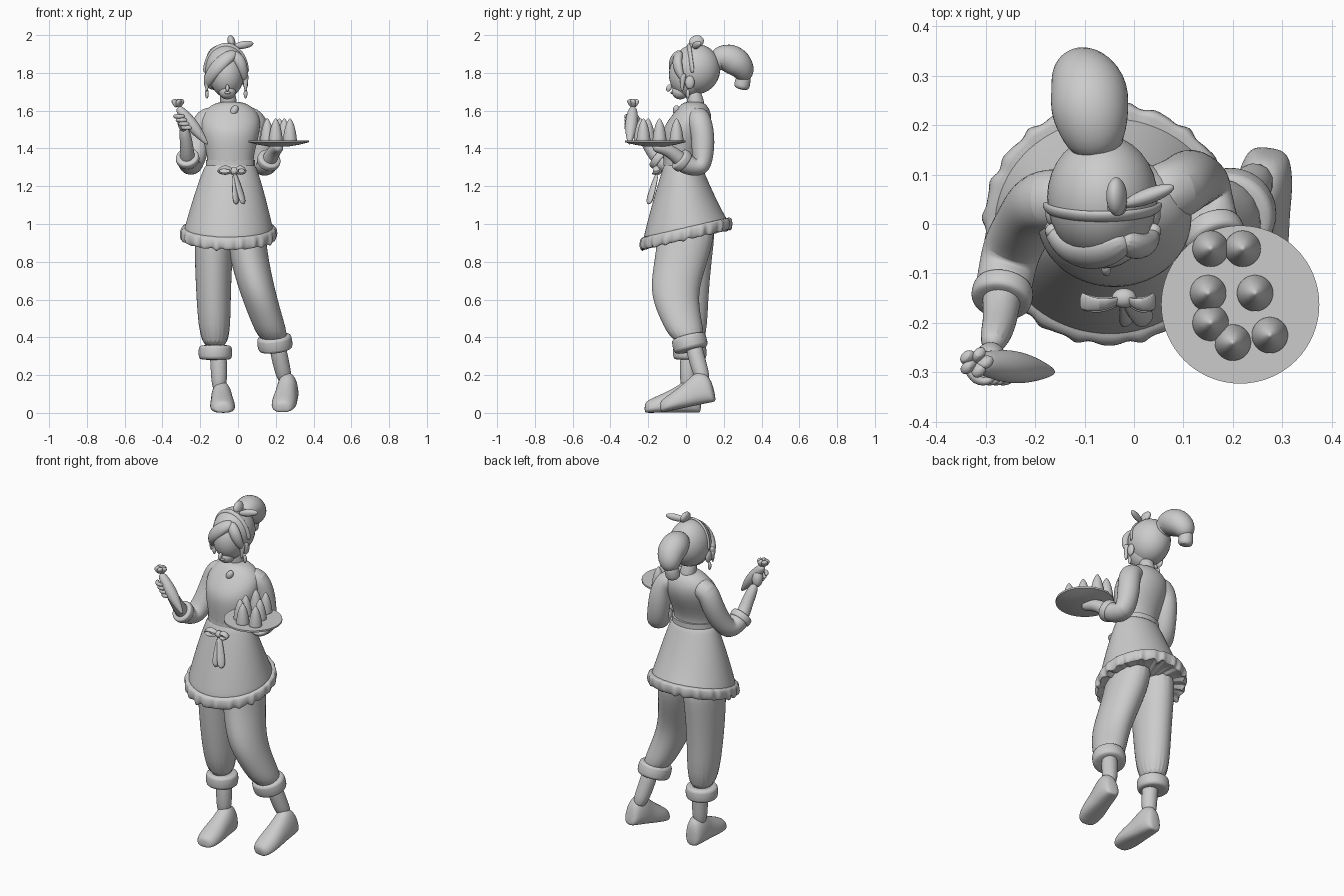
import bpy, bmesh, math
from mathutils import Vector, Matrix, Euler

cube = bpy.data.objects.get("Cube")
if cube:
    bpy.data.objects.remove(cube, do_unlink=True)

clay = bpy.data.materials.new("plain_grey")
clay.use_nodes = True
clay.diffuse_color = (.6, .6, .6, 1)
clay.node_tree.nodes["Principled BSDF"].inputs["Base Color"].default_value = clay.diffuse_color


def finish(name, bm, subdivide):
    bmesh.ops.recalc_face_normals(bm, faces=bm.faces)
    mesh = bpy.data.meshes.new(name)
    bm.to_mesh(mesh)
    bm.free()
    mesh.materials.append(clay)
    obj = bpy.data.objects.new(name, mesh)
    bpy.context.collection.objects.link(obj)
    if subdivide:
        modifier = obj.modifiers.new("smooth", "SUBSURF")
        modifier.levels = modifier.render_levels = subdivide
    bpy.ops.object.select_all(action="DESELECT")
    obj.select_set(True)
    bpy.context.view_layer.objects.active = obj
    bpy.ops.object.shade_smooth_by_angle(angle=math.radians(50))


def skin(name, rings, subdivide=2):
    """Bridge rings of points into one capped surface."""
    bm = bmesh.new()
    loops = [[bm.verts.new(point) for point in ring] for ring in rings]
    for lower, upper in zip(loops, loops[1:]):
        for i in range(len(lower)):
            bm.faces.new((lower[i - 1], lower[i], upper[i], upper[i - 1]))
    bm.faces.new(loops[0])
    bm.faces.new(loops[-1])
    finish(name, bm, subdivide)


def steps(count):
    return [i / (count - 1) for i in range(count)]


def mix(start, end, t):
    return start + (end - start) * t


def angles(sides):
    return [math.tau * i / sides for i in range(sides)]


def ellipse(x, y, z, width, depth, slope=0, sides=20):
    """Level ring whose back is lifted by the slope."""
    return [(x + width * math.cos(a), y + depth * math.sin(a), z + slope * depth * math.sin(a))
            for a in angles(sides)]


def sweep(name, path, radii, squash=1):
    """Carry a circle along a path."""
    path = [Vector(point) for point in path]
    rings, side = [], None
    for i, point in enumerate(path):
        along = (path[min(i + 1, len(path) - 1)] - path[max(i - 1, 0)]).normalized()
        side = along.orthogonal() if side is None else side - along * side.dot(along)
        side.normalize()
        other = along.cross(side) * squash
        rings.append([point + (side * math.cos(a) + other * math.sin(a)) * radii[i]
                      for a in angles(12)])
    skin(name, rings)


def tube(name, path, start, end, swell=0, squash=1):
    """Tapering sweep, swollen in the middle."""
    radii = [mix(start, end, t) + swell * math.sin(math.pi * t) for t in steps(len(path))]
    sweep(name, path, radii, squash)


def roll(name, top, bottom, radius):
    """Short turned-up band of cloth."""
    top, bottom = Vector(top), Vector(bottom)
    path = [top.lerp(bottom, t) for t in (0, .1, .9, 1)]
    sweep(name, path, [radius * f for f in (.85, 1.04, 1.04, .85)])


def blob(name, centre, size, turn=(0, 0, 0)):
    bm = bmesh.new()
    bmesh.ops.create_uvsphere(bm, u_segments=32, v_segments=20, radius=1)
    bm.transform(Matrix.LocRotScale(Vector(centre), Euler(turn), Vector(size)))
    finish(name, bm, 0)


def trouser(name, path):
    rings = []
    for point, t in zip(path, steps(len(path))):
        t **= 1.2
        rings.append(ellipse(*point, mix(.11, .08, t), mix(.16, .09, t)))
    skin(name, rings)


def shoe(name, heel, yaw, pitch):
    """Upright cross-sections from heel to toe, flat underneath."""
    place = Matrix.LocRotScale(Vector(heel), Euler((pitch, 0, yaw)), None)
    rings = []
    for reach, width, height in ((0, .03, .1), (.02, .05, .16), (.08, .06, .18), (.13, .06, .14),
                                 (.21, .07, .1), (.28, .06, .07), (.3, .03, .05)):
        ring = []
        for a in angles(16):
            across, up = math.cos(a), math.sin(a)
            across = math.copysign(abs(across) ** (.6 if up < 0 else .9), across)
            up *= .35 if up < 0 else .65
            ring.append(place @ Vector((across * width, -reach, height * (.35 + up))))
        rings.append(ring)
    skin(name, rings)


# Torso and neck
skin("torso", [ellipse(-.04, *section) for section in (
    (-.02, 1.28, .13, .1), (-.03, 1.34, .12, .09), (-.02, 1.42, .14, .11), (0, 1.5, .16, .13),
    (.03, 1.57, .16, .11), (.04, 1.62, .12, .08), (.04, 1.65, .06, .05))])
tube("neck", [(-.05, .06, 1.6), (-.05, .05, 1.65), (-.06, .03, 1.73)], .05, .04)
blob("collar_knot", (-.02, -.05, 1.6), (.02, .02, .03), (0, .5, 0))
skin("waistband", [ellipse(-.04, -.02, z, .13, .1) for z in (1.31, 1.34)], 0)

# Apron skirt, flaring to a hem that rises toward the back
skirt = [ellipse(-.04 - .01 * t, -.02 * (1 - t), mix(1.34, .95, t),
                 mix(.12, .245, t ** .8), mix(.09, .235, t), .22 * t * t) for t in steps(8)]
skirt.append(ellipse(-.05, 0, 1, .2, .19, .2))
skin("skirt", skirt)

# Ruffle: a rounded strip around the hem, rippling more at its lower edge
ruffle = []
for t in steps(8):
    turn = mix(math.pi / 2, -math.pi * .8, t)
    ring = []
    for a in angles(144):
        ripple = t * (math.sin(23 * a) + math.sin(37 * a) / 2)
        r = .24 + .015 * math.cos(turn) + .01 * ripple
        ring.append((r * math.cos(a) - .05, r * math.sin(a) * .96,
                     .95 + .035 * math.sin(turn) + .22 * r * math.sin(a)
                     + .008 * ripple * math.cos(5 * a)))
    ruffle.append(ring)
skin("ruffled_hem", ruffle, 1)

# Apron bow
knot = Vector((-.02, -.15, 1.28))
blob("bow_knot", knot, (.025, .02, .02))
for side, reach, drop in (("right", -.1, .02), ("left", .07, .05)):
    half = knot + Vector((reach / 2, -.02, .03))
    tip = knot + Vector((reach, 0, 0))
    tube("bow_loop_" + side, [knot, half, tip, half - Vector((0, 0, .05)), knot],
         .01, .01, .01, .5)
    end = Vector((drop - .03 if reach < 0 else drop - .02, -.2, 1.1))
    tube("bow_tail_" + side, [knot, knot.lerp(end, .5), end], .01, .025, .005, .5)

# Trousers, cuffs, ankles and shoes
trouser("trouser_right", [(-.12, .01, 1.05), (-.13, 0, .85), (-.13, 0, .6), (-.12, .02, .32)])
trouser("trouser_left", [(.03, .01, 1.05), (.05, -.01, .85), (.1, -.07, .65),
                         (.15, -.03, .5), (.2, .02, .36)])
roll("trouser_cuff_right", (-.12, .02, .36), (-.12, .02, .28), .09)
roll("trouser_cuff_left", (.19, .01, .41), (.2, .03, .33), .094)
tube("ankle_right", [(-.11, .02, .36), (-.1, .01, .25), (-.1, .01, .1)], .048, .043)
tube("ankle_left", [(.2, .03, .4), (.225, .06, .27), (.255, .1, .15)], .048, .043)
shoe("shoe_right", (-.09, .08, 0), .04, 0)
shoe("shoe_left", (.275, .16, .06), -.14, .2)

# Arms: sleeve, turned-up sleeve end, forearm
for side, sleeve, hand in (
        ("left", [(.02, .05, 1.57), (.09, .07, 1.56), (.11, .09, 1.48), (.12, .09, 1.38),
                  (.14, .08, 1.29), (.15, .01, 1.31), (.17, -.04, 1.35)],
         [(.2, -.1, 1.4), (.22, -.18, 1.41)]),
        ("right", [(-.1, .05, 1.57), (-.18, .05, 1.56), (-.2, .04, 1.48), (-.22, 0, 1.38),
                   (-.25, -.05, 1.3), (-.26, -.11, 1.32), (-.27, -.16, 1.36)],
         [(-.27, -.2, 1.42), (-.29, -.25, 1.52)])):
    elbow, wrist = Vector(sleeve[-2]), Vector(sleeve[-1])
    tube("sleeve_" + side, sleeve, .065, .058, .002)
    roll("sleeve_roll_" + side, elbow.lerp(wrist, .3), wrist, .063)
    tube("forearm_" + side, [elbow, wrist, *hand], .045, .03)

# Hand curled around the piping bag
blob("palm_right", (-.29, -.27, 1.54), (.03, .03, .05), (.2, 0, 0))
for t in steps(4):
    base = Vector((-.28 - .04 * t, -.28, mix(1.51, 1.57, t)))
    tube("finger_right", [base + Vector(bend) for bend in
                          ((-.02, 0, 0), (0, -.04, 0), (.03, -.04, 0), (.04, -.01, 0))],
         .012, .008, .002)

# Piping bag with a gathered top and a narrow nozzle
gather, nozzle = Vector((-.32, -.28, 1.62)), Vector((-.16, -.3, 1.42))
tube("piping_bag", [gather.lerp(nozzle, t) for t in steps(6)], .02, .006, .022)
for a in angles(5):
    spread = Vector((math.cos(a) * .03, math.sin(a) * .025, .04))
    tube("bag_gather", [gather, gather + spread / 2, gather + spread], .014, .016, .004, .7)

# Tray with small pointed cakes
skin("tray", [ellipse(.215, -.163, z, r, r, 0, 64) for z, r in
              ((1.41, .05), (1.42, .11), (1.433, .16), (1.443, .16))], 0)
for x, y in ((.155, -.05), (.22, -.05), (.15, -.14), (.245, -.14),
             (.155, -.2), (.2, -.24), (.275, -.225)):
    skin("cake", [ellipse(x, y, mix(1.43, 1.56, t), r, r) for t in steps(7)
                  for r in [.003 + .042 * (1 - t) ** .7 * (.85 + .4 * t)]])

# Head and face
blob("face", (-.06, .01, 1.79), (.09, .1, .12))
blob("chin", (-.056, -.03, 1.7), (.045, .045, .04))
blob("nose", (-.056, -.09, 1.72), (.01, .014, .02), (-.4, 0, 0))
blob("lips", (-.056, -.073, 1.695), (.018, .01, .007))

# Hair: cap, swept fringe, side locks, with ears and earrings
blob("hair_cap", (-.064, .053, 1.82), (.112, .128, .133), (-.12, 0, 0))
tube("fringe_right", [(-.01, -.03, 1.91), (-.06, -.06, 1.88), (-.12, -.06, 1.82),
                      (-.16, -.02, 1.76), (-.17, 0, 1.72)], .025, .01, .027, .75)
tube("fringe_left", [(-.03, -.03, 1.91), (.01, -.05, 1.87), (.03, -.04, 1.81),
                     (.04, -.01, 1.75)], .025, .01, .016, .8)
for side, x in (("right", -.165), ("left", .04)):
    blob("ear_" + side, (x, .02, 1.75), (.014, .025, .035))
    blob("earring_" + side, (x, .01, 1.69), (.01, .01, .025))
    tube("side_lock_" + side, [(x, -.01, 1.8), (x, -.02, 1.75), (x, -.02, 1.7)], .02, .006)

# High ponytail
tube("ponytail", [(-.07, .14, 1.86), (-.08, .18, 1.88), (-.09, .23, 1.88), (-.09, .28, 1.85),
                  (-.11, .31, 1.8), (-.12, .3, 1.76)], .045, .035, .045)
tube("ponytail_tip", [(-.11, .31, 1.8), (-.12, .3, 1.75), (-.12, .29, 1.71)], .04, .045)
roll("hair_tie", (-.07, .15, 1.86), (-.08, .18, 1.87), .055)

# Headband with a tied bow on top
tube("headband", [(-.064 + .112 * math.cos(a), .035 - .02 * math.sin(a), 1.8 + .148 * math.sin(a))
                  for a in (math.pi * t for t in steps(16))], .014, .014, 0, .6)
blob("bow_centre", (-.035, .035, 1.945), (.02, .02, .016))
blob("bow_ear_upright", (-.035, .055, 1.966), (.02, .04, .033), (.3, -.25, 0))
blob("bow_ear_side", (.03, .057, 1.948), (.055, .016, .02), (0, -.15, .35))
